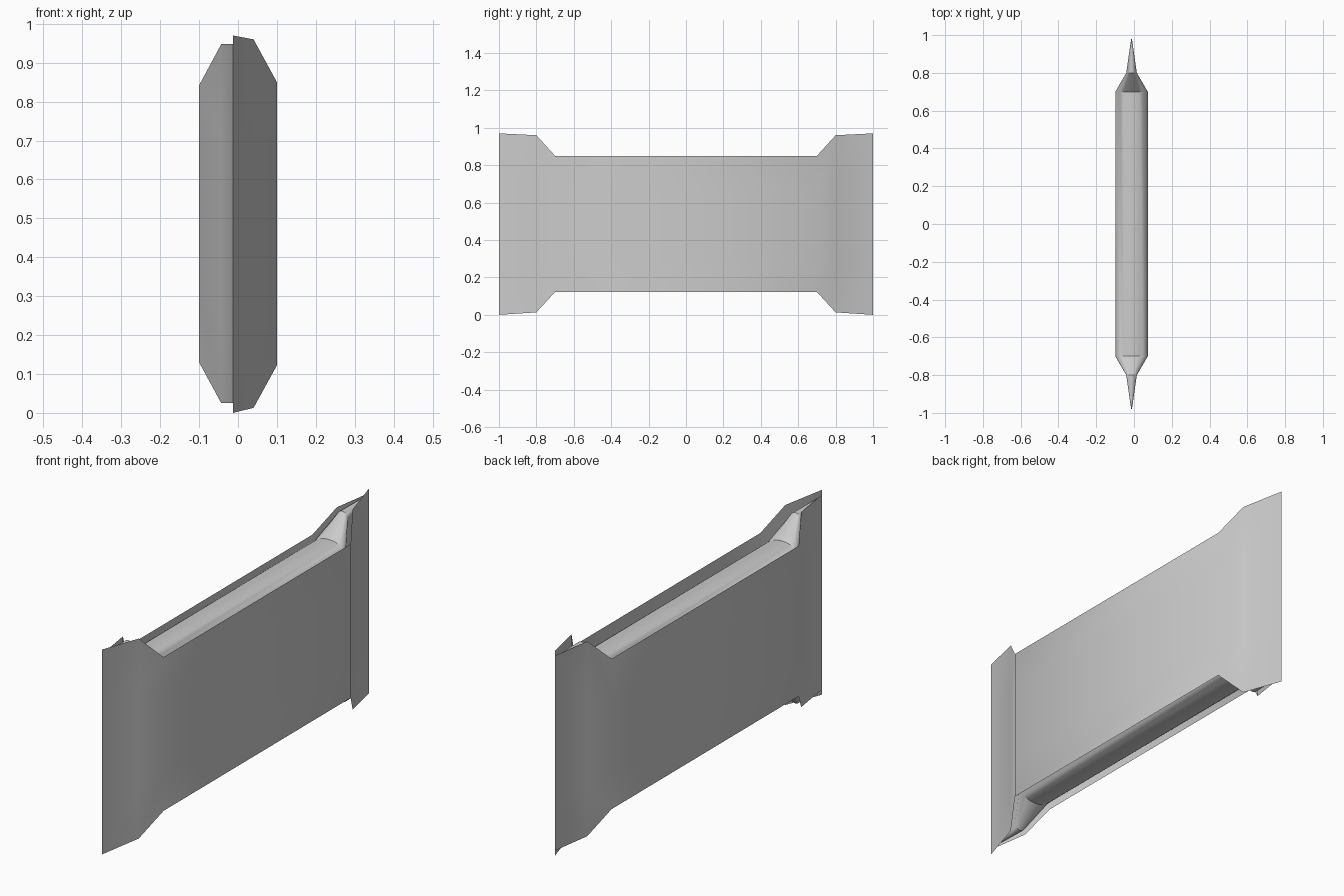
import bpy, math

if "Cube" in bpy.data.objects:
    bpy.data.objects.remove(bpy.data.objects["Cube"])

TIP_X = -0.013  # both seals close on this line


def make_object(name, verts, faces):
    mesh = bpy.data.meshes.new(name)
    mesh.from_pydata(verts, [], faces)
    mesh.update()
    obj = bpy.data.objects.new(name, mesh)
    bpy.context.collection.objects.link(obj)
    bpy.ops.object.select_all(action='DESELECT')
    obj.select_set(True)
    bpy.context.view_layer.objects.active = obj
    bpy.ops.object.shade_smooth_by_angle(angle=math.radians(35))
    return obj


def loft(name, rings, closed):
    n = len(rings[0])
    verts = [v for ring in rings for v in ring]
    faces = []
    for i in range(len(rings) - 1):
        for j in range(n if closed else n - 1):
            k = (j + 1) % n
            faces.append((i * n + j, i * n + k, (i + 1) * n + k, (i + 1) * n + j))
    return make_object(name, verts, faces)


def mirrored(stations):
    # stations run from the middle outwards: (y, ...)
    return [(-s[0],) + s[1:] for s in reversed(stations)] + stations


def sheet(name, stations):
    # thin wrapper panel: (y, x, bottom, top)
    rings = [[(x, y, b + (t - b) * k / 4) for k in range(5)]
             for y, x, b, t in mirrored(stations)]
    return loft(name, rings, False)


def pouch_ring(y, half, low, high, shoulder):
    # straight sides with rounded top and bottom
    ring = []
    steps = 12
    for k in range(steps + 1):
        a = math.pi * k / steps
        ring.append((TIP_X + half * math.cos(a), y, high - shoulder * (1 - math.sin(a))))
    for k in range(steps + 1):
        a = math.pi + math.pi * k / steps
        ring.append((TIP_X + half * math.cos(a), y, low + shoulder * (1 + math.sin(a))))
    return ring


# Outer wrapper panels, flaring into the end seals
sheet("right_panel", [(0.7, 0.1, 0.122, 0.85), (0.8, 0.04, 0.013, 0.96), (1.0, TIP_X, 0.0, 0.97)])
sheet("left_panel", [(0.7, -0.1, 0.13, 0.842), (0.8, -0.043, 0.025, 0.948), (1.0, TIP_X, 0.025, 0.948)])

# Rounded inner pouch between the panels
pouch = [(0.7, 0.086, 0.13, 0.842, 0.05), (0.8, 0.028, 0.035, 0.938, 0.03), (0.98, 0.002, 0.03, 0.943, 0.01)]
loft("inner_pouch", [pouch_ring(*s) for s in mirrored(pouch)], True)
